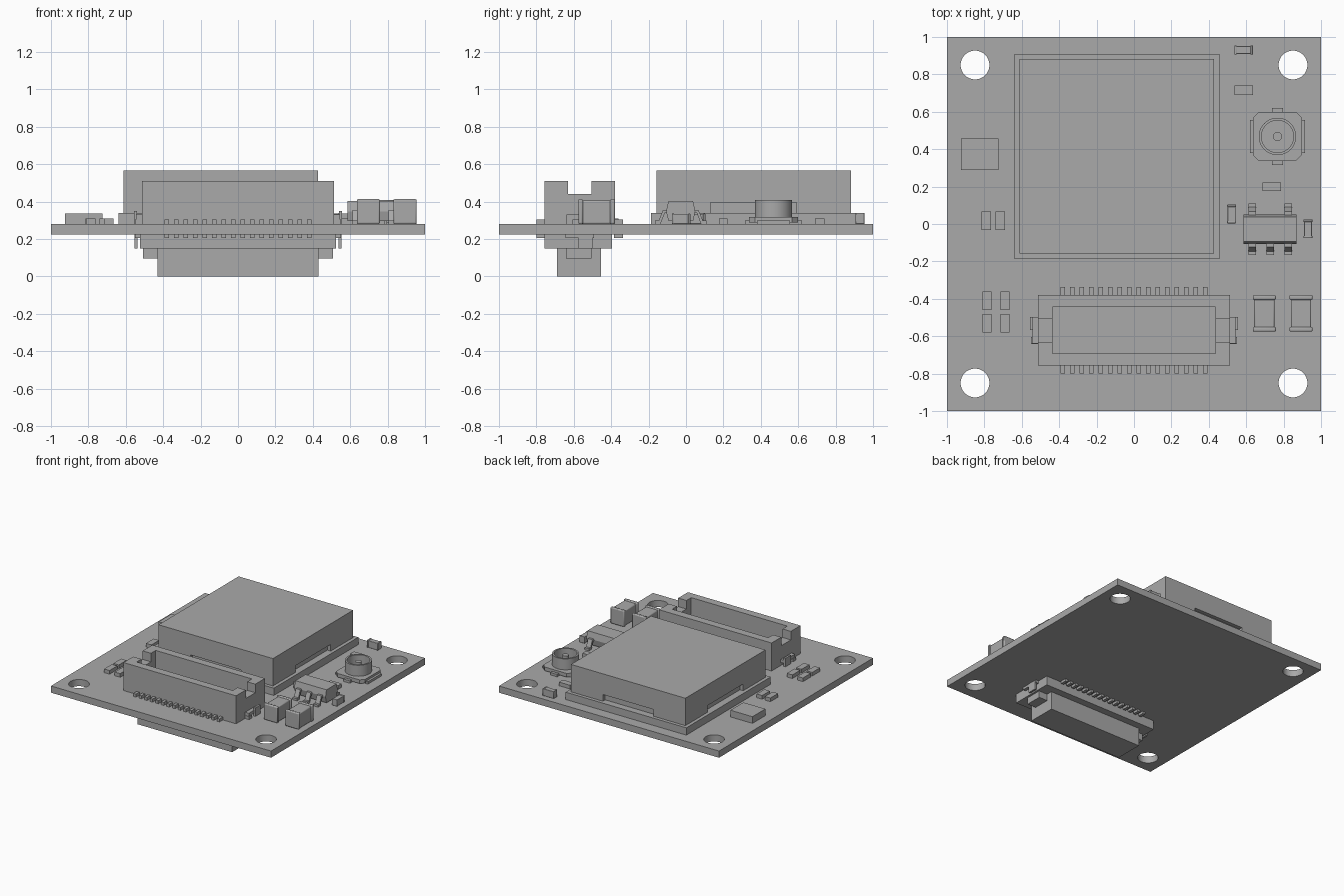
import bpy, bmesh
from math import pi
from mathutils import Matrix, Vector

cube = bpy.data.objects.get("Cube")
if cube:
    bpy.data.objects.remove(cube, do_unlink=True)

GREY = bpy.data.materials.new("plain grey")
GREY.use_nodes = True
GREY.diffuse_color = (0.4, 0.4, 0.4, 1)
GREY.node_tree.nodes["Principled BSDF"].inputs["Base Color"].default_value = (0.4, 0.4, 0.4, 1)
TOP, UNDER = 0.28, 0.225      # board faces


def finish(name, bm):
    mesh = bpy.data.meshes.new(name)
    bm.to_mesh(mesh)
    bm.free()
    obj = bpy.data.objects.new(name, mesh)
    bpy.context.collection.objects.link(obj)
    mesh.materials.append(GREY)
    return obj


def add_box(bm, x, y, z):
    """Box from three (low, high) ranges."""
    lo, hi = Vector((x[0], y[0], z[0])), Vector((x[1], y[1], z[1]))
    size = Matrix.Diagonal((*(hi - lo), 1))
    bmesh.ops.create_cube(bm, size=1, matrix=Matrix.Translation((lo + hi) / 2) @ size)


def boxes(name, *ranges):
    bm = bmesh.new()
    for r in ranges:
        add_box(bm, *r)
    return finish(name, bm)


def span(centre, half):
    return (centre - half, centre + half)


def cylinder(name, x, y, z, r, sides=48):
    bm = bmesh.new()
    bmesh.ops.create_cone(bm, cap_ends=True, segments=sides, radius1=r, radius2=r, depth=z[1] - z[0],
                          matrix=Matrix.Translation((x, y, sum(z) / 2)))
    return finish(name, bm)


def select(obj):
    bpy.ops.object.select_all(action="DESELECT")
    obj.select_set(True)
    bpy.context.view_layer.objects.active = obj


def smooth(obj):
    select(obj)
    bpy.ops.object.shade_smooth_by_angle(angle=pi / 6)


def cut(obj, *cutters):
    for c in cutters:
        mod = obj.modifiers.new("cut", "BOOLEAN")
        mod.object, mod.solver = c, "EXACT"
        select(obj)
        bpy.ops.object.modifier_apply(modifier=mod.name)
        bpy.data.objects.remove(c, do_unlink=True)


def prism(name, points, axis, lo, hi):
    """Extrude a 2D outline along x (points are y, z) or z (points are x, y)."""
    bm = bmesh.new()
    place = (lambda p: (lo, *p)) if axis == "x" else (lambda p: (*p, lo))
    face = bm.faces.new([bm.verts.new(place(p)) for p in points])
    moved = bmesh.ops.extrude_face_region(bm, geom=[face])["geom"]
    step = (hi - lo, 0, 0) if axis == "x" else (0, 0, hi - lo)
    bmesh.ops.translate(bm, vec=step, verts=[v for v in moved if isinstance(v, bmesh.types.BMVert)])
    bmesh.ops.recalc_face_normals(bm, faces=bm.faces)
    return finish(name, bm)


# Board with four mounting holes
board = boxes("board", ((-1, 1), (-1, 1), (UNDER, TOP)))
for sx in (-1, 1):
    for sy in (-1, 1):
        cut(board, cylinder("hole", sx * 0.85, sy * 0.85, (0, 1), 0.077))
smooth(board)

# Shielded module: carrier and can with a low notch in each side
MX, MY = -0.092, 0.362
boxes("module_carrier", (span(MX, 0.548), span(MY, 0.548), (TOP, 0.34)))
can = boxes("module_can", (span(MX, 0.52), span(MY, 0.52), (0.34, 0.565)))
for s in (-1, 1):
    cut(can,
        boxes("notch", (span(MX + s * 0.52, 0.03), span(MY, 0.23), (0.3, 0.395))),
        boxes("notch", (span(MX, 0.23), span(MY + s * 0.52, 0.03), (0.3, 0.395))))

# Upper socket: housing with a long cavity and open end slots
CY = -0.568
socket = boxes("socket_housing", (span(0, 0.512), span(CY, 0.188), (TOP, 0.51)))
cut(socket, boxes("cavity", (span(0, 0.437), span(CY, 0.124), (0.31, 0.6))))
for s in (-1, 1):
    cut(socket, boxes("slot", (span(s * 0.5, 0.083), span(CY, 0.062), (0.44, 0.6))))

# Lower plug: base, core and end guides
boxes("plug_base", (span(0, 0.525), span(CY - 0.008, 0.18), (0.15, UNDER)))
boxes("plug_core", (span(0, 0.43), span(CY - 0.005, 0.118), (0, 0.15)))
boxes("plug_guides", *[(span(s * 0.46, 0.048), span(CY - 0.005, 0.068), (0.095, 0.15)) for s in (-1, 1)])

# Two rows of contacts on each connector
for name, z in (("socket_contacts", (TOP, 0.305)), ("plug_contacts", (0.205, UNDER))):
    rows = []
    for i in range(16):
        x = span(-0.38 + i * 0.0507, 0.012)
        rows += [(x, span(CY + s * 0.207, 0.025), z) for s in (-1, 1)]
    boxes(name, *rows)

# Solder brackets at the connector ends
for name, s in (("right", -1), ("left", 1)):
    boxes(name + "_socket_bracket",
          (span(s * 0.525, 0.02), span(CY, 0.07), (0.305, 0.33)),
          (span(s * 0.547, 0.008), span(CY + 0.035, 0.035), (TOP, 0.35)),
          (span(s * 0.53, 0.02), span(CY - 0.055, 0.018), (TOP, 0.305)))
    boxes(name + "_plug_bracket",
          (span(s * 0.545, 0.008), span(CY + 0.03, 0.037), (0.15, UNDER)),
          (span(s * 0.53, 0.02), span(CY, 0.075), (0.205, UNDER)))


# Chip parts with end terminals slightly proud of the body
def terminal_chip(name, x, y, half_w, half_l, top, along_y=True):
    inset = half_w * 0.12
    end = half_l * 0.26

    def part(centre, w, l, z):
        u, v = span(0, w), span(centre, l)
        a, b = (u, v) if along_y else (v, u)
        return (tuple(x + k for k in a), tuple(y + k for k in b), z)
    chip = boxes(name, part(0, half_w - inset, half_l - end / 2, (TOP, top - inset)),
                 *[part(s * (half_l - end / 2), half_w, end / 2, (TOP, top)) for s in (-1, 1)])
    bevel = chip.modifiers.new("soft edges", "BEVEL")
    bevel.width, bevel.segments = half_w * 0.12, 2
    smooth(chip)


terminal_chip("inner_capacitor", 0.697, -0.478, 0.062, 0.098, 0.413)
terminal_chip("outer_capacitor", 0.893, -0.478, 0.062, 0.098, 0.413)
terminal_chip("inner_small_capacitor", 0.522, 0.054, 0.024, 0.05, 0.335)
terminal_chip("outer_small_capacitor", 0.93, -0.026, 0.024, 0.05, 0.335)
terminal_chip("rear_small_capacitor", 0.586, 0.93, 0.024, 0.05, 0.34, False)

# Flat resistors
for i, (x, y) in enumerate(((-0.79, 0.018), (-0.715, 0.018), (-0.786, -0.41), (-0.69, -0.41),
                            (-0.786, -0.53), (-0.69, -0.53))):
    boxes(f"resistor_{i + 1}", (span(x, 0.025), span(y, 0.05), (TOP, 0.31)))
boxes("rear_resistor", (span(0.586, 0.05), span(0.715, 0.025), (TOP, 0.31)))
boxes("middle_resistor", (span(0.736, 0.05), span(0.2, 0.023), (TOP, 0.31)))
boxes("flat_chip", (span(-0.825, 0.1), span(0.374, 0.084), (TOP, 0.335)))

# Regulator with a tapered body and five bent leads
RX, RY = 0.728, -0.028
prism("regulator_body", [(RY - 0.066, 0.295), (RY + 0.066, 0.295), (RY + 0.078, 0.348),
                         (RY + 0.066, 0.402), (RY - 0.066, 0.402), (RY - 0.078, 0.348)],
      "x", RX - 0.142, RX + 0.142)
lead = [(0.06, 0.355), (0.095, 0.355), (0.118, 0.298), (0.138, 0.298),
        (0.138, TOP), (0.108, TOP), (0.086, 0.338), (0.06, 0.338)]
for i, (dx, s) in enumerate(((-0.096, -1), (0, -1), (0.096, -1), (-0.096, 1), (0.096, 1))):
    prism(f"regulator_lead_{i + 1}", [(RY + s * y, z) for y, z in lead],
          "x", RX + dx - 0.02, RX + dx + 0.02)

# Coaxial antenna jack: chamfered base, solder tabs, ring and pin
AX, AY = 0.767, 0.468
b, c = 0.13, 0.1
corners = [(-c, -b), (c, -b), (b, -c), (b, c), (c, b), (-c, b), (-b, c), (-b, -c)]
prism("jack_base", [(AX + x, AY + y) for x, y in corners], "z", TOP + 0.008, 0.318)
boxes("jack_tabs", (span(AX, 0.148), span(AY, 0.088), (TOP, 0.3)),
      (span(AX, 0.03), span(AY, 0.153), (TOP, 0.3)))
ring = cylinder("jack_ring", AX, AY, (0.31, 0.408), 0.1)
cut(ring, cylinder("bore", AX, AY, (0.325, 0.5), 0.086))
smooth(ring)
smooth(cylinder("jack_pin", AX, AY, (0.32, 0.395), 0.024, 24))
